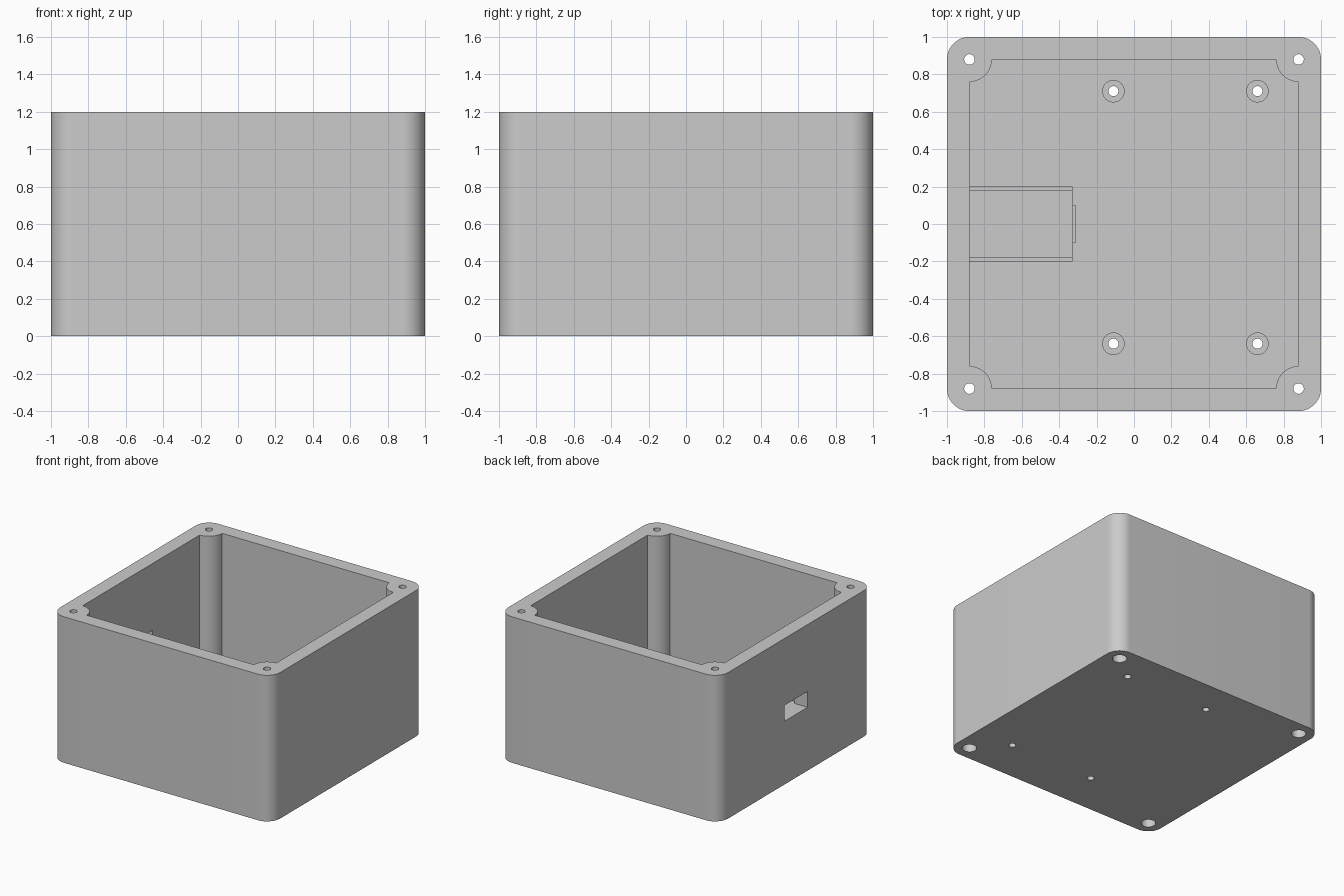
import bpy
import bmesh
from math import cos, sin, pi, radians
from mathutils import Vector

cube = bpy.data.objects.get("Cube")
if cube:
    bpy.data.objects.remove(cube, do_unlink=True)

HEIGHT, FLOOR = 1.2, 0.12
INNER, RADIUS = 0.88, 0.12          # cavity half width; corner and post radius
SHELF, RAIL = 0.52, 0.55            # cradle heights

grey = bpy.data.materials.new("grey_plastic")
grey.use_nodes = True
grey.diffuse_color = (0.6, 0.6, 0.6, 1)
grey.node_tree.nodes["Principled BSDF"].inputs["Base Color"].default_value = (0.6, 0.6, 0.6, 1)


def prism(name, points, start, end, along_x=False):
    """Extrude a 2D outline along z, or along x for an outline in y and z."""
    bm = bmesh.new()
    place = (lambda p: (start, p[0], p[1])) if along_x else (lambda p: (p[0], p[1], start))
    face = bm.faces.new([bm.verts.new(place(p)) for p in points])
    moved = bmesh.ops.extrude_face_region(bm, geom=[face])["geom"]
    step = Vector((1, 0, 0) if along_x else (0, 0, 1)) * (end - start)
    bmesh.ops.translate(bm, vec=step, verts=[v for v in moved if isinstance(v, bmesh.types.BMVert)])
    bmesh.ops.recalc_face_normals(bm, faces=bm.faces)
    mesh = bpy.data.meshes.new(name)
    bm.to_mesh(mesh)
    bm.free()
    mesh.materials.append(grey)
    obj = bpy.data.objects.new(name, mesh)
    bpy.context.collection.objects.link(obj)
    return obj


def corner_square(a0, a1, steps=16):
    """Square outline with an arc centred on each inner corner."""
    points = []
    for q in range(4):
        turn = q * pi / 2
        c = (INNER * (cos(turn) - sin(turn)), INNER * (sin(turn) + cos(turn)))
        for i in range(steps + 1):
            a = turn + radians(a0 + (a1 - a0) * i / steps)
            points.append((c[0] + RADIUS * cos(a), c[1] + RADIUS * sin(a)))
    return points


def circle(x, y, r, n=32):
    return [(x + r * cos(2 * pi * i / n), y + r * sin(2 * pi * i / n)) for i in range(n)]


def rect(x0, x1, y0, y1):
    return [(x0, y0), (x1, y0), (x1, y1), (x0, y1)]


def select_only(obj):
    bpy.ops.object.select_all(action='DESELECT')
    obj.select_set(True)
    bpy.context.view_layer.objects.active = obj


def cut(obj, cutter):
    cutter.hide_render = True
    select_only(obj)
    mod = obj.modifiers.new("cut", 'BOOLEAN')
    mod.operation = 'DIFFERENCE'
    mod.solver = 'EXACT'
    mod.object = cutter
    bpy.ops.object.modifier_apply(modifier=mod.name)
    bpy.data.objects.remove(cutter, do_unlink=True)


# Open box with rounded outer corners and round screw posts inside
body = prism("enclosure_body", corner_square(0, 90), 0, HEIGHT)
cut(body, prism("cavity_cutter", corner_square(270, 180), FLOOR, HEIGHT + 0.1))

# Lid screw holes through the posts, with wide recesses underneath
for sx in (-1, 1):
    for sy in (-1, 1):
        x, y = sx * INNER, sy * INNER
        cut(body, prism("screw_cutter", circle(x, y, 0.028), -0.1, HEIGHT + 0.1))
        cut(body, prism("recess_cutter", circle(x, y, 0.055), -0.1, 0.12))

# Port opening in the side wall
cut(body, prism("port_cutter", rect(-0.15, 0.15, SHELF, 0.65), -1.1, -0.8, along_x=True))

# Board standoffs with holes through the floor
parts = [body]
for x in (-0.11, 0.66):
    for y in (-0.64, 0.71):
        standoff = prism("board_standoff", circle(x, y, 0.06), FLOOR, FLOOR + 0.12)
        for target in (standoff, body):
            cut(target, prism("standoff_cutter", circle(x, y, 0.027), -0.1, 0.5))
        parts.append(standoff)

# Module cradle: a block with a raised rail on each side and an end stop
half = [(0.2, FLOOR), (0.2, RAIL), (0.18, RAIL), (0.18, SHELF)]
outline = half + [(-y, z) for y, z in reversed(half)]
parts.append(prism("module_cradle", outline, -INNER, -0.33, along_x=True))
parts.append(prism("cradle_stop", rect(-0.1, 0.1, FLOOR, 0.56), -0.33, -0.31, along_x=True))

for part in parts:
    select_only(part)
    bpy.ops.object.shade_smooth_by_angle(angle=radians(30))
